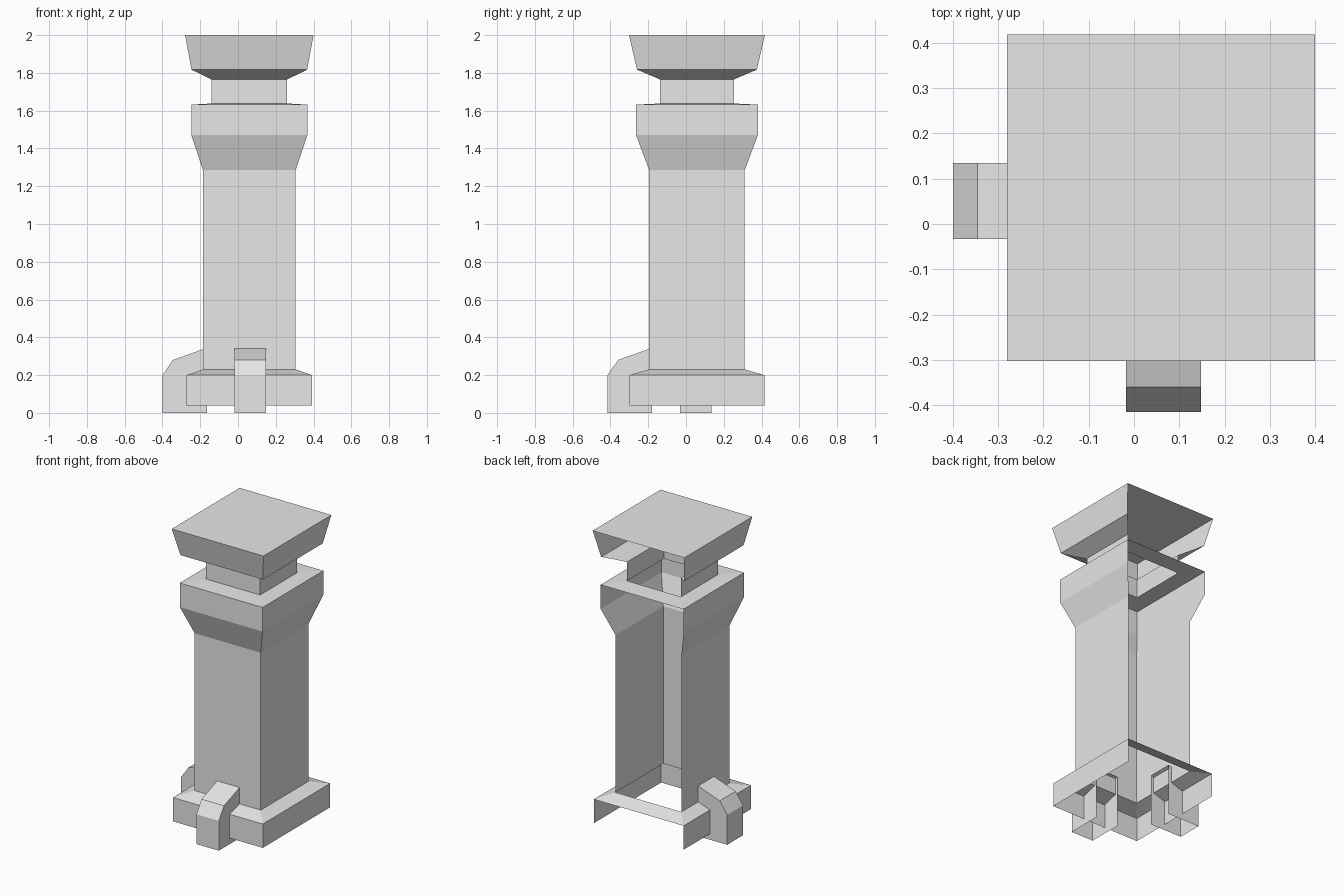
import bpy
import bmesh
from mathutils import Vector

if "Cube" in bpy.data.objects:
    bpy.data.objects.remove(bpy.data.objects["Cube"], do_unlink=True)

stone = bpy.data.materials.new("plain_grey_stone")
stone.use_nodes = True
grey = (0.8, 0.8, 0.8, 1.0)
stone.diffuse_color = grey
stone.node_tree.nodes["Principled BSDF"].inputs["Base Color"].default_value = grey

CENTRE = Vector((0.06, 0.058, 0.0))
CORNERS = ((-1, -1), (1, -1), (1, 1), (-1, 1))
BACK = 2  # index of the side that faces +y


def finish(name, bm):
    mesh = bpy.data.meshes.new(name)
    bm.to_mesh(mesh)
    bm.free()
    mesh.materials.append(stone)
    obj = bpy.data.objects.new(name, mesh)
    bpy.context.scene.collection.objects.link(obj)
    return obj


def square_shell(name, levels, closed_bands=(), cap=False):
    """Stack rectangles (half x, half y, z); the back is open except on closed bands."""
    bm = bmesh.new()
    rings = [[bm.verts.new(CENTRE + Vector((sx * hx, sy * hy, z))) for sx, sy in CORNERS]
             for hx, hy, z in levels]
    for band, (low, high) in enumerate(zip(rings, rings[1:])):
        for side in range(4):
            if side == BACK and band not in closed_bands:
                continue
            nxt = (side + 1) % 4
            bm.faces.new((low[side], low[nxt], high[nxt], high[side]))
    if cap:
        bm.faces.new(rings[-1])
    return finish(name, bm)


def buttress(name, profile, start, end, along_x):
    """Extrude a side profile of (outward position, z); inner end and bottom stay open."""
    bm = bmesh.new()

    def loop(across):
        return [bm.verts.new((out, across, z) if along_x else (across, out, z))
                for out, z in profile]

    a, b = loop(start), loop(end)
    bm.faces.new(a)
    bm.faces.new(list(reversed(b)))
    # Outer wall, chamfer and sloping top
    for i in range(1, len(profile) - 1):
        bm.faces.new((a[i], b[i], b[i + 1], a[i + 1]))
    bmesh.ops.recalc_face_normals(bm, faces=bm.faces)
    return finish(name, bm)


# Plinth with a sloping ledge that runs all the way round
square_shell("plinth", [(0.333, 0.357, 0.04), (0.333, 0.357, 0.20),
                        (0.245, 0.253, 0.23)], closed_bands=(1,))

# Shaft flaring into a collar, with a flat ring on top
square_shell("shaft_and_collar", [(0.245, 0.253, 0.23), (0.245, 0.253, 1.285),
                                  (0.307, 0.322, 1.47), (0.307, 0.322, 1.632),
                                  (0.20, 0.195, 1.638)], closed_bands=(3,))

# Neck and flared crown
square_shell("neck", [(0.20, 0.195, 1.638), (0.20, 0.195, 1.765)])
square_shell("crown", [(0.20, 0.195, 1.765), (0.306, 0.317, 1.817),
                       (0.34, 0.36, 2.0)], cap=True)

# Buttresses on the front and the right
buttress("front_buttress", [(-0.18, 0.0), (-0.415, 0.0), (-0.415, 0.20), (-0.36, 0.28),
                            (-0.18, 0.345)], -0.018, 0.148, False)
buttress("right_buttress", [(-0.163, 0.0), (-0.40, 0.0), (-0.40, 0.20), (-0.345, 0.28),
                            (-0.163, 0.345)], -0.033, 0.135, True)
